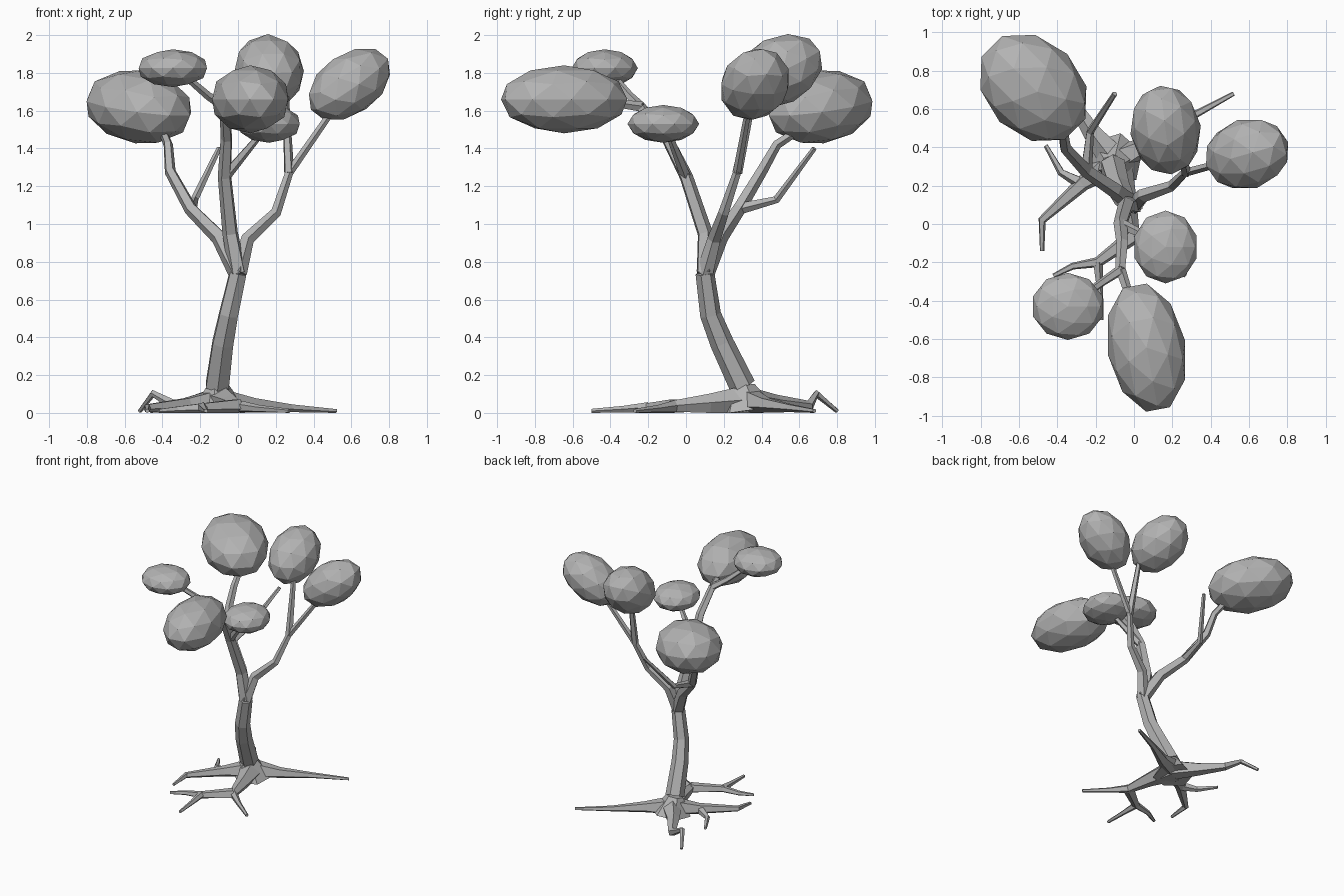
import bpy
import bmesh
import math
from mathutils import Vector, Matrix

cube = bpy.data.objects.get("Cube")
if cube:
    bpy.data.objects.remove(cube, do_unlink=True)

GREY = (0.45, 0.45, 0.45, 1)
grey_material = bpy.data.materials.new("plain grey")
grey_material.use_nodes = True
grey_material.diffuse_color = GREY
for node in grey_material.node_tree.nodes:
    if node.type == 'BSDF_PRINCIPLED':
        node.inputs["Base Color"].default_value = GREY


def finish(bm, name):
    """Turn the mesh into a flat shaded grey object."""
    bmesh.ops.recalc_face_normals(bm, faces=bm.faces[:])
    mesh = bpy.data.meshes.new(name)
    bm.to_mesh(mesh)
    bm.free()
    mesh.materials.append(grey_material)
    part = bpy.data.objects.new(name, mesh)
    bpy.context.collection.objects.link(part)


def limb(name, path, thick, thin, sides=5):
    """Faceted tube that tapers evenly along the path and stays above ground."""
    points = [Vector(point) for point in path]
    last = len(points) - 1
    bm = bmesh.new()
    rings = []
    normal = Vector((0.3, -0.5, 0.8))
    for index, point in enumerate(points):
        radius = thick * (thin / thick) ** (index / last)
        before = points[max(index - 1, 0)]
        after = points[min(index + 1, last)]
        tangent = (after - before).normalized()
        normal = (normal - tangent * normal.dot(tangent)).normalized()
        ring = []
        for side in range(sides):
            turn = Matrix.Rotation(math.tau * side / sides, 3, tangent)
            corner = point + turn @ normal * radius
            corner.z = max(corner.z, 0)
            ring.append(bm.verts.new(corner))
        rings.append(ring)
    for lower, upper in zip(rings, rings[1:]):
        for side in range(sides):
            following = (side + 1) % sides
            bm.faces.new((lower[side], lower[following],
                          upper[following], upper[side]))
    bm.faces.new(rings[0][::-1])
    bm.faces.new(rings[-1])
    finish(bm, name)
    return points


def root(name, plan, thick, height, hump=0):
    """Limb over a ground plan, sinking to the ground, with a hump near its tip."""
    last = len(plan) - 1
    path = []
    for index, spot in enumerate(plan):
        level = height + (0.01 - height) * index / last
        if index == last - 1:
            level += hump
        path.append((spot[0], spot[1], level))
    limb(name, path, thick, thin=0.012)


def leaf_clump(name, centre, length, width, height, axis=(1, 0, 0)):
    """Faceted ellipsoid with its length along the axis."""
    bm = bmesh.new()
    bmesh.ops.create_icosphere(bm, subdivisions=2, radius=1)
    turn = Vector(axis).to_track_quat('X', 'Z').to_matrix().to_4x4()
    scale = Matrix.Diagonal((length, width, height, 1))
    place = Matrix.Translation(centre) @ turn @ scale
    bmesh.ops.transform(bm, matrix=place, verts=bm.verts[:])
    finish(bm, name)


# Trunk rising from a flared crown to the main fork
crown = limb("root_crown", [(-0.1, 0.33, 0), (-0.11, 0.3, 0.14)],
             thick=0.15, thin=0.065, sides=6)
trunk = limb("trunk", [crown[-1], (-0.08, 0.19, 0.37), (-0.05, 0.13, 0.52), (0, 0.1, 0.74)],
             thick=0.07, thin=0.05, sides=6)
main_fork = trunk[-1]

# Front branch and its forks
front = limb("front_branch",
             [main_fork, (-0.04, 0.1, 0.95), (-0.07, 0, 1.25),
              (-0.06, -0.1, 1.45), (-0.07, -0.24, 1.62)],
             thick=0.05, thin=0.028)
limb("front_branch_long_fork", [front[-1], (0, -0.45, 1.65)], thick=0.028, thin=0.02)
limb("front_branch_side_fork", [front[-1], (-0.16, -0.3, 1.68), (-0.3, -0.4, 1.8)],
     thick=0.028, thin=0.018)
limb("front_branch_low_fork", [front[2], (0.14, -0.1, 1.5)], thick=0.03, thin=0.016)

# Right branch and its bare twig
right = limb("right_branch",
             [main_fork, (-0.1, 0.18, 0.93), (-0.25, 0.28, 1.08),
              (-0.36, 0.4, 1.28), (-0.37, 0.48, 1.42), (-0.4, 0.6, 1.5)],
             thick=0.052, thin=0.022)
limb("right_branch_twig", [right[2], (-0.23, 0.48, 1.13), (-0.1, 0.68, 1.4)],
     thick=0.032, thin=0.014)

# Left branch and its upright fork
left = limb("left_branch",
            [main_fork, (0.05, 0.15, 0.92), (0.2, 0.2, 1.06),
             (0.27, 0.27, 1.27), (0.5, 0.33, 1.6)],
            thick=0.048, thin=0.018)
limb("left_branch_fork", [left[3], (0.25, 0.36, 1.7)], thick=0.028, thin=0.018)

# Roots spreading from the crown
foot = (-0.1, 0.33)
right_bend = (-0.27, 0.21)
front_bend = (0, -0.06)
front_split = (-0.19, -0.2)
root("left_root", [foot, (0.08, 0.42), (0.28, 0.55), (0.52, 0.68)],
     thick=0.08, height=0.06)
root("back_root", [foot, (-0.22, 0.48), (-0.33, 0.65), (-0.45, 0.69), (-0.52, 0.8)],
     thick=0.08, height=0.06, hump=0.08)
root("right_root", [foot, right_bend, (-0.48, 0.02), (-0.48, -0.14)],
     thick=0.08, height=0.06)
root("right_root_fork", [right_bend, (-0.38, 0.27), (-0.46, 0.41)],
     thick=0.035, height=0.04)
root("front_root", [foot, (-0.04, 0.12), front_bend, (0.11, -0.15), (0.27, -0.27)],
     thick=0.09, height=0.06)
root("front_root_fork", [front_bend, front_split, (-0.32, -0.22), (-0.42, -0.27)],
     thick=0.045, height=0.035)
root("front_root_tip", [front_split, (-0.18, -0.33), (-0.17, -0.5)],
     thick=0.028, height=0.03)

# Leaf clumps
leaf_clump("back_right_leaves", (-0.525, 0.71, 1.62),
           length=0.325, width=0.25, height=0.195, axis=(-0.7, 0.7, 0.15))
leaf_clump("back_left_leaves", (0.165, 0.49, 1.81),
           length=0.25, width=0.185, height=0.18, axis=(-0.1, 0.8, 0.4))
leaf_clump("far_left_leaves", (0.59, 0.365, 1.74),
           length=0.25, width=0.185, height=0.16, axis=(0.7, 0.2, 0.5))
leaf_clump("low_left_leaves", (0.165, -0.12, 1.53),
           length=0.17, width=0.19, height=0.1)
leaf_clump("front_right_leaves", (-0.345, -0.43, 1.825),
           length=0.19, width=0.175, height=0.1)
leaf_clump("front_leaves", (0.065, -0.645, 1.66),
           length=0.345, width=0.205, height=0.18, axis=(0.15, -0.8, 0))
